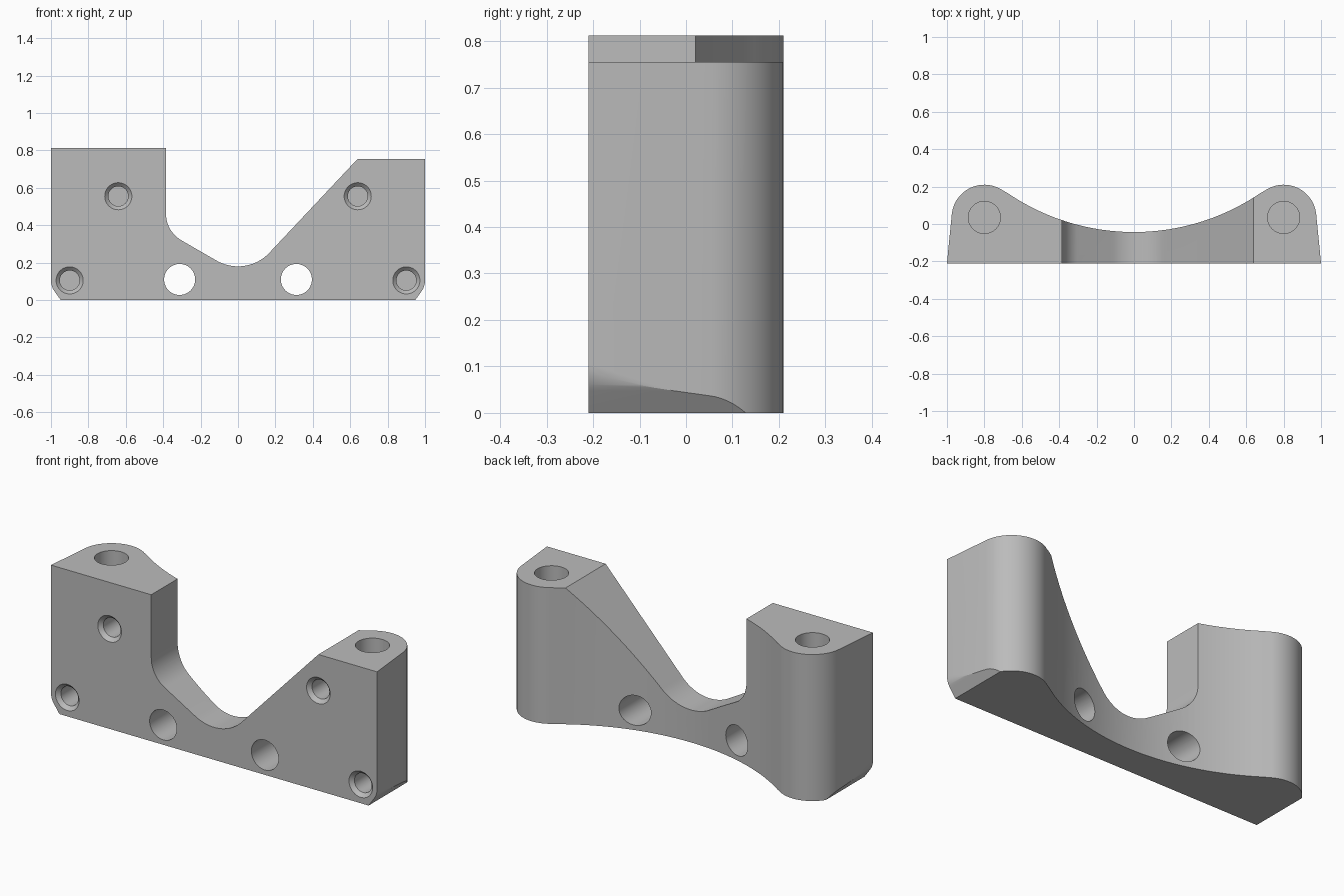
import bpy
import bmesh
from math import sin, cos, radians, pi
from mathutils import Matrix, Vector

old = bpy.data.objects.get("Cube")
if old:
    bpy.data.objects.remove(old, do_unlink=True)

grey = bpy.data.materials.new("plain_grey")
grey.use_nodes = True
colour = (0.5, 0.5, 0.5, 1)
grey.diffuse_color = colour
grey.node_tree.nodes["Principled BSDF"].inputs["Base Color"].default_value = colour


def arc(cx, cy, r, start, end, steps):
    """Points on an arc, angles in degrees."""
    angles = [radians(start + (end - start) * i / steps) for i in range(steps + 1)]
    return [(cx + r * cos(a), cy + r * sin(a)) for a in angles]


def finish(name, bm):
    bmesh.ops.recalc_face_normals(bm, faces=bm.faces)
    mesh = bpy.data.meshes.new(name)
    bm.to_mesh(mesh)
    bm.free()
    mesh.materials.append(grey)
    obj = bpy.data.objects.new(name, mesh)
    bpy.context.collection.objects.link(obj)
    return obj


def prism(name, corners, sweep):
    """Extrude a closed outline of 3D corners along a vector."""
    bm = bmesh.new()
    face = bm.faces.new([bm.verts.new(c) for c in corners])
    new = bmesh.ops.extrude_face_region(bm, geom=[face])["geom"]
    moved = [v for v in new if isinstance(v, bmesh.types.BMVert)]
    bmesh.ops.translate(bm, vec=Vector(sweep), verts=moved)
    return finish(name, bm)


def drill(name, start, direction, rings):
    """Turned cutter: rings are (distance along the axis, radius)."""
    bm = bmesh.new()
    loops = [[bm.verts.new((x, y, d)) for x, y in arc(0, 0, r, 0, 352.5, 47)]
             for d, r in rings]
    for a, b in zip(loops, loops[1:]):
        for i in range(len(a)):
            j = (i + 1) % len(a)
            bm.faces.new((a[i], a[j], b[j], b[i]))
    bm.faces.new(loops[0])
    bm.faces.new(loops[-1])
    turn = Vector((0, 0, 1)).rotation_difference(Vector(direction)).to_matrix().to_4x4()
    bm.transform(Matrix.Translation(start) @ turn)
    return finish(name, bm)


def combine(body, cutter, operation):
    cutter.hide_render = True
    mod = body.modifiers.new(cutter.name, 'BOOLEAN')
    mod.operation = operation
    mod.solver = 'EXACT'
    mod.object = cutter
    bpy.context.view_layer.objects.active = body
    bpy.ops.object.modifier_apply(modifier=mod.name)
    bpy.data.objects.remove(cutter, do_unlink=True)


FRONT = -0.21

# Front outline: two uneven towers with a rounded valley between them
corner = arc(0.9, 0.105, 0.1, -35, 0, 8)
outline = [(0.948, 0)] + corner + [(1, 0.755), (0.64, 0.755)]
outline += arc(0, 0.41, 0.23, -43, -120, 20)
outline += arc(-0.22, 0.462, 0.165, 240, 180, 16)
outline += [(-0.385, 0.812), (-1, 0.812)]
outline += [(-x, z) for x, z in reversed(corner)] + [(-0.948, 0)]
bracket = prism("bracket", [(x, FRONT, z) for x, z in outline], (0, 0.5, 0))

# Plan outline: flat front, round bosses and a long hollow back
boss = [(1, FRONT)] + arc(0.8, 0.035, 0.175, 5, 125, 28)
hollow = arc(0, 1.157, 1.2, -54.3, -125.7, 48)[1:-1]
plan = boss + hollow + [(-x, y) for x, y in reversed(boss)]
# Start slightly ahead of the front face so the two solids cross cleanly
plan = [(x * 1.001, y - 0.01) if y == FRONT else (x, y) for x, y in plan]
combine(bracket, prism("plan_cutter", [(x, y, -0.1) for x, y in plan], (0, 0, 1.1)),
        'INTERSECT')

# Holes, alike on both sides
for side, top in ((-1, 0.812), (1, 0.755)):
    combine(bracket, drill("through_hole", (side * 0.312, -0.4, 0.11), (0, 1, 0),
                           [(0, 0.083), (0.8, 0.083)]), 'DIFFERENCE')
    for x, z in ((0.64, 0.555), (0.9, 0.105)):
        combine(bracket, drill("screw_hole", (side * x, FRONT - 0.02, z), (0, 1, 0),
                               [(0, 0.092), (0.04, 0.053), (0.2, 0.053)]), 'DIFFERENCE')
    combine(bracket, drill("top_bore", (side * 0.8, 0.035, top + 0.05), (0, 0, -1),
                           [(0, 0.086), (0.4, 0.086)]), 'DIFFERENCE')

# Smooth the curved walls, keep the edges crisp
bpy.ops.object.select_all(action='DESELECT')
bracket.select_set(True)
bpy.context.view_layer.objects.active = bracket
bpy.ops.object.shade_smooth_by_angle(angle=radians(25))
